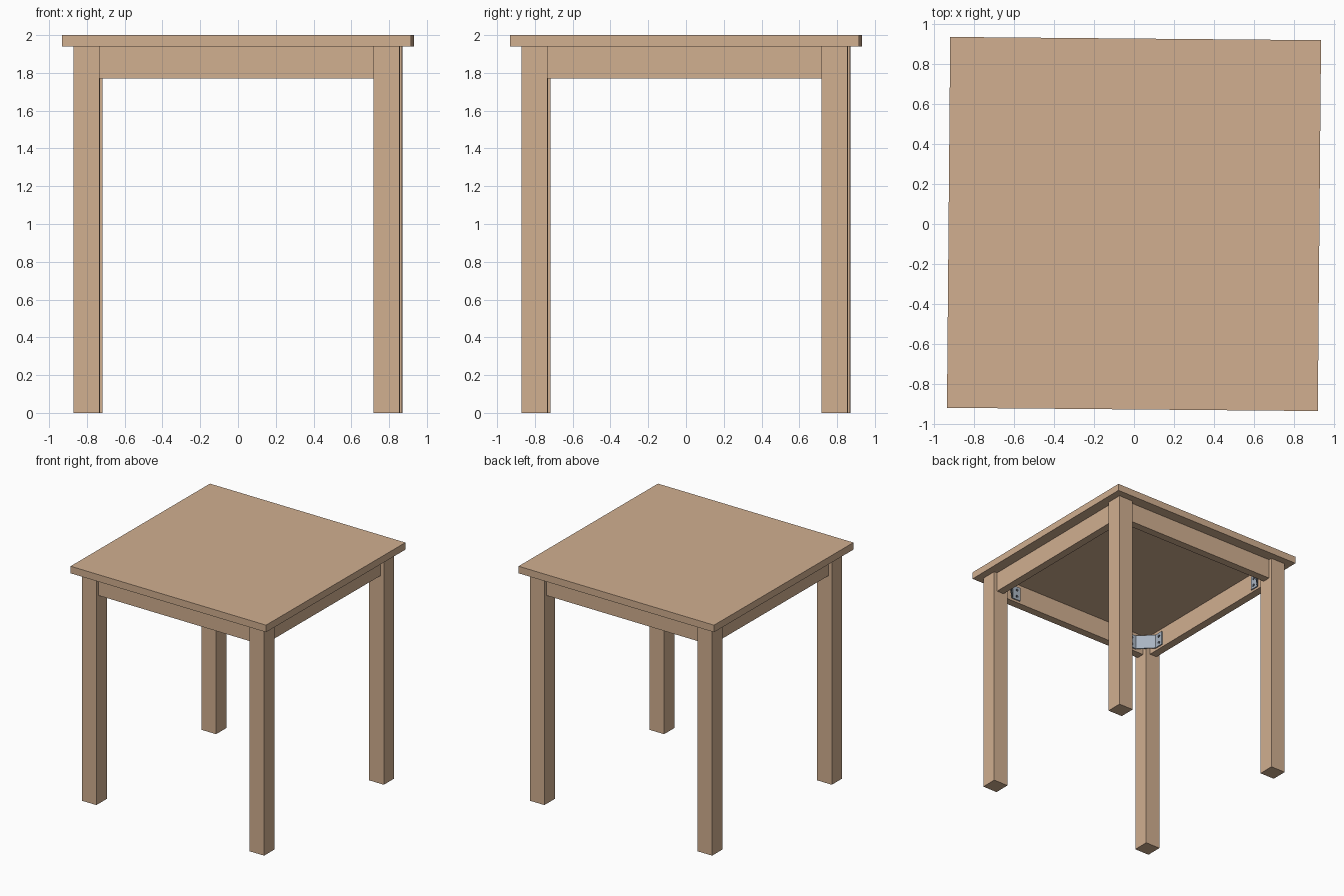
import bpy, bmesh, math
from mathutils import Matrix, Vector

if "Cube" in bpy.data.objects:
    bpy.data.objects.remove(bpy.data.objects["Cube"])

TWIST = math.radians(-0.5)   # whole table sits very slightly turned


def material(name, color):
    m = bpy.data.materials.new(name)
    m.diffuse_color = (*color, 1)
    m.use_nodes = True
    m.node_tree.nodes["Principled BSDF"].inputs["Base Color"].default_value = m.diffuse_color
    return m


wood = material("wood", (0.64, 0.43, 0.28))
metal = material("metal", (0.40, 0.46, 0.54))
dark = material("dark_metal", (0.06, 0.07, 0.09))


def finish(bm, name, mat, turn=0.0):
    bmesh.ops.recalc_face_normals(bm, faces=bm.faces)
    me = bpy.data.meshes.new(name)
    bm.to_mesh(me)
    bm.free()
    me.materials.append(mat)
    ob = bpy.data.objects.new(name, me)
    bpy.context.collection.objects.link(ob)
    ob.rotation_euler.z = TWIST + turn
    return ob


def box(name, lo, hi, mat, turn=0.0):
    lo, hi = Vector(lo), Vector(hi)
    bm = bmesh.new()
    bmesh.ops.create_cube(bm, size=1, matrix=Matrix.Translation((lo + hi) / 2)
                          @ Matrix.Diagonal((*(hi - lo), 1)))
    return finish(bm, name, mat, turn)


def prism(name, outline, z0, z1, mat, turn=0.0):
    bm = bmesh.new()
    face = bm.faces.new([bm.verts.new((x, y, z0)) for x, y in outline])
    ext = bmesh.ops.extrude_face_region(bm, geom=[face])
    verts = [g for g in ext["geom"] if isinstance(g, bmesh.types.BMVert)]
    bmesh.ops.translate(bm, verts=verts, vec=(0, 0, z1 - z0))
    return finish(bm, name, mat, turn)


# Table top
box("table_top", (-0.925, -0.925, 1.94), (0.925, 0.925, 2.0), wood)

# Bent corner plate: flange, diagonal, flange
outer = [(0.565, 0.765), (0.647, 0.765), (0.765, 0.647), (0.765, 0.565)]
inner = [(0.755, 0.565), (0.755, 0.643), (0.643, 0.755), (0.565, 0.755)]

for i, (side, corner) in enumerate([("right", "back_right"), ("back", "back_left"),
                                    ("left", "front_left"), ("front", "front_right")]):
    turn = i * math.pi / 2
    # Leg and apron rail
    box(corner + "_leg", (0.725, 0.725, 0), (0.863, 0.863, 1.94), wood, turn)
    box(side + "_apron", (0.765, -0.725, 1.77), (0.833, 0.725, 1.94), wood, turn)
    # Corner bracket
    prism(corner + "_bracket", outer + inner, 1.79, 1.91, metal, turn)
    # Two screw heads on each flange
    bm = bmesh.new()
    for z in (1.82, 1.88):
        for pos, axis in (((0.754, 0.60, z), 'Y'), ((0.60, 0.754, z), 'X')):
            bmesh.ops.create_cone(bm, cap_ends=True, segments=12, radius1=0.012,
                                  radius2=0.012, depth=0.006,
                                  matrix=Matrix.Translation(pos)
                                  @ Matrix.Rotation(math.pi / 2, 4, axis))
    finish(bm, corner + "_bracket_screws", dark, turn)
